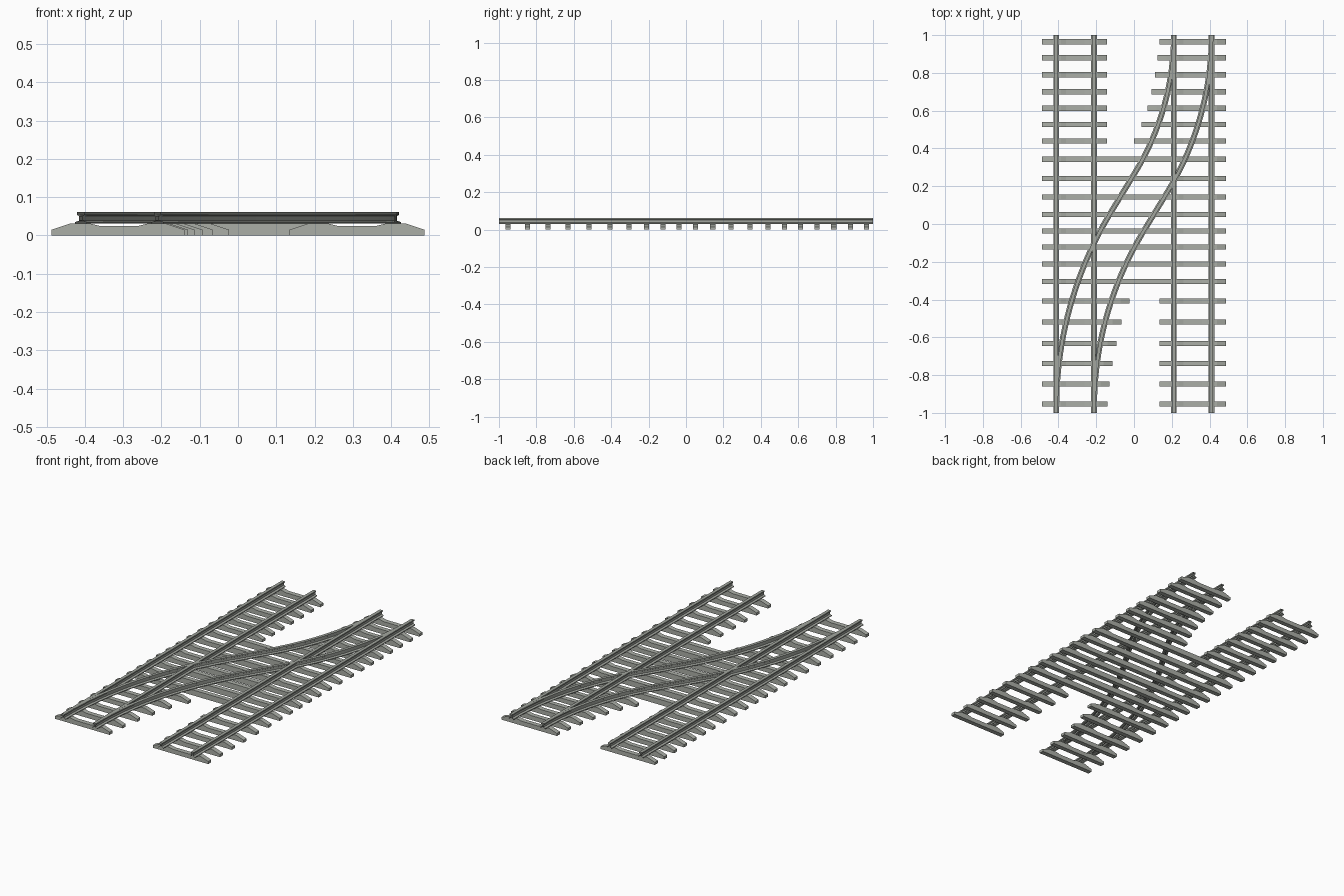
import bpy, bmesh, math
from mathutils import Vector

if "Cube" in bpy.data.objects:
    bpy.data.objects.remove(bpy.data.objects["Cube"])

def material(name, rgb):
    m = bpy.data.materials.new(name)
    m.diffuse_color = (*rgb, 1)
    m.use_nodes = True
    m.node_tree.nodes["Principled BSDF"].inputs["Base Color"].default_value = m.diffuse_color
    return m

SLEEPER = material("concrete grey", (0.41, 0.43, 0.39))
RAIL = material("rail grey", (0.36, 0.38, 0.345))

def finish(name, bm, mat):
    me = bpy.data.meshes.new(name)
    bm.to_mesh(me)
    bm.free()
    me.materials.append(mat)
    ob = bpy.data.objects.new(name, me)
    bpy.context.collection.objects.link(ob)
    return ob

# Half of the rail section, foot to head (offset, height)
HALF = [(.015, .031), (.015, .035), (.004, .039), (.004, .051), (.009, .054), (.009, .061)]
SECTION = HALF + [(-a, z) for a, z in reversed(HALF)]

def rail(name, path, drop=0):
    """Sweep the rail section along (x, y, heading) points; ends and underside stay open."""
    bm = bmesh.new()
    rings = [[bm.verts.new((x + a * math.cos(h), y - a * math.sin(h), z - drop))
              for a, z in SECTION] for x, y, h in path]
    for r, s in zip(rings, rings[1:]):
        for j in range(len(SECTION) - 1):
            bm.faces.new((r[j], s[j], s[j + 1], r[j + 1]))
    finish(name, bm, RAIL)

# Straight rails
for side, x in (("left_outer", -.412), ("left_inner", -.212), ("right_inner", .21), ("right_outer", .41)):
    rail(side + "_straight_rail", [(x, -1, 0), (x, 1, 0)])

# Crossover rails: two arcs joined by a short straight, offset from the centre line
ANGLE = math.atan(.6)
R1, R2, Y1, Y2, XC = 1.89, 1.49, -.97, 1.0, .311
N = 20

def crossover(offset):
    centre = [(-XC, -1, 0)]
    for i in range(N + 1):
        t = ANGLE * i / N
        centre.append((-XC + R1 * (1 - math.cos(t)), Y1 + R1 * math.sin(t), t))
    for i in range(N + 1):
        t = ANGLE * (1 - i / N)
        centre.append((XC - R2 * (1 - math.cos(t)), Y2 - R2 * math.sin(t), t))
    return [(x + offset * math.cos(t), y - offset * math.sin(t), t) for x, y, t in centre]

rail("left_crossover_rail", crossover(-.1), .0003)
rail("right_crossover_rail", crossover(.1), .0003)

# Sleepers: raised rail seats, dipped middle, sloping ends
def sleeper(name, y, x0, x1, tracks):
    top = [(x0, .015), (x0 + .048, .031)]
    for c in tracks:
        top += [(c - .075, .031), (c - .05, .025), (c + .05, .025), (c + .075, .031)]
    top += [(x1 - .048, .031), (x1, .015)]
    bm = bmesh.new()
    w = .0135
    cols = [[bm.verts.new(p) for p in ((x, y - w, 0), (x, y - w, z), (x, y + w, z), (x, y + w, 0))]
            for x, z in top]
    for a, b in zip(cols, cols[1:]):
        for k in range(4):
            bm.faces.new((a[k], a[(k + 1) % 4], b[(k + 1) % 4], b[k]))
    bm.faces.new(cols[0])
    bm.faces.new(cols[-1][::-1])
    bmesh.ops.recalc_face_normals(bm, faces=bm.faces)
    finish(name, bm, SLEEPER)

END = .487
# Upper part: (y, inner end of right sleeper)
for i, (y, x) in enumerate([(.965, .135), (.88, .124), (.79, .111), (.70, .093),
                            (.613, .071), (.526, .04), (.439, 0)]):
    sleeper(f"back_left_sleeper_{i}", y, -END, -.143, [-XC])
    sleeper(f"back_right_sleeper_{i}", y, x, END, [XC])
# Middle long sleepers
for i, y in enumerate([.343, .24, .143, .05, -.037, -.122, -.212, -.304]):
    sleeper(f"long_sleeper_{i}", y, -END, END, [-XC, XC])
# Lower part: (y, inner end of left sleeper)
for i, (y, x) in enumerate([(-.407, -.024), (-.518, -.066), (-.632, -.093), (-.738, -.114),
                            (-.847, -.13), (-.952, -.14)]):
    sleeper(f"front_left_sleeper_{i}", y, -END, x, [-XC])
    sleeper(f"front_right_sleeper_{i}", y, .135, END, [XC])
